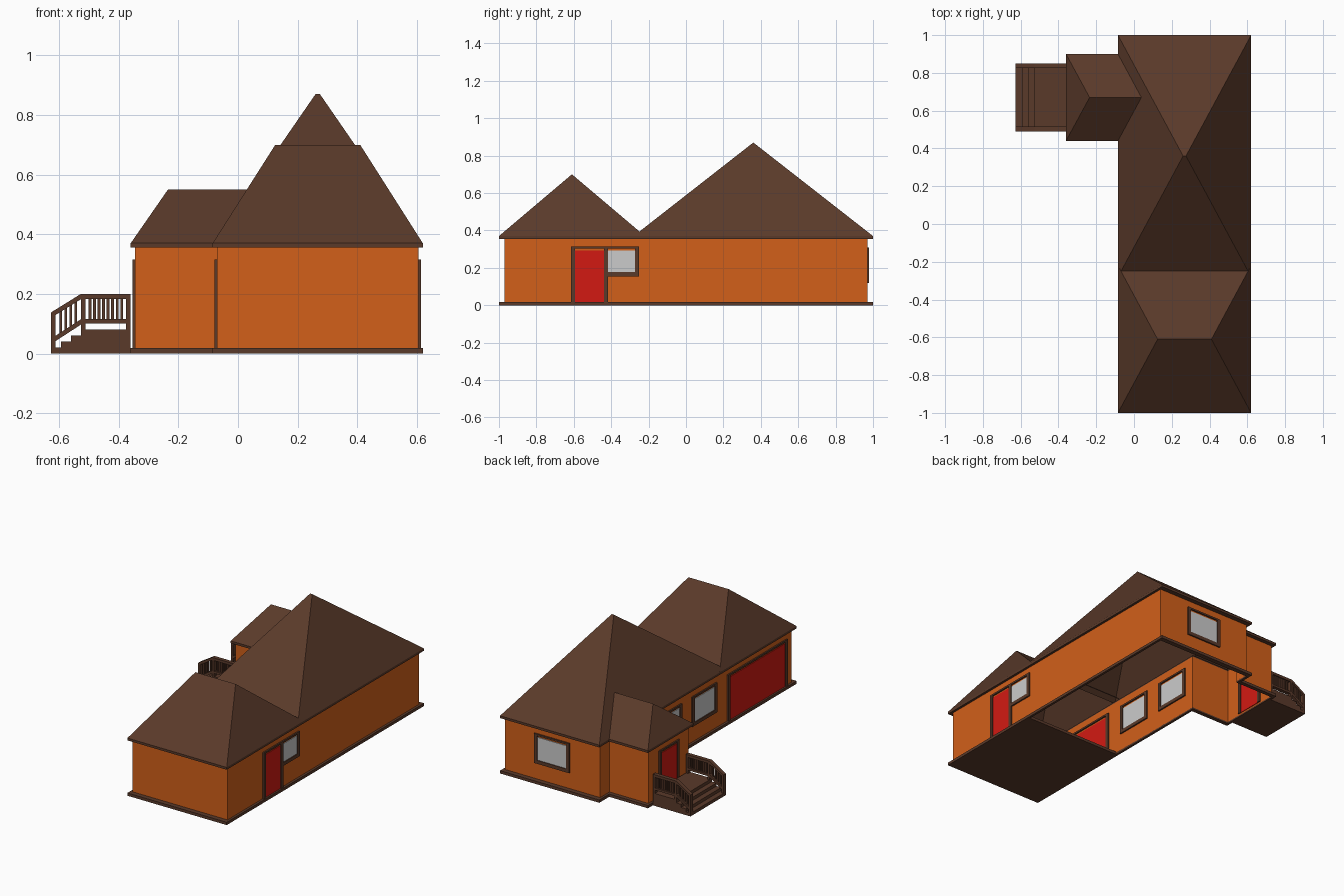
import bpy

if "Cube" in bpy.data.objects:
    bpy.data.objects.remove(bpy.data.objects["Cube"])


def material(name, rgb):
    m = bpy.data.materials.new(name)
    m.diffuse_color = (*rgb, 1)
    m.use_nodes = True
    m.node_tree.nodes["Principled BSDF"].inputs["Base Color"].default_value = m.diffuse_color
    return m


ORANGE = material("orange_wall", (0.645, 0.117, 0.01))
RED = material("red_door", (0.65, 0.01, 0.006))
BROWN = material("brown_wood", (0.102, 0.042, 0.023))


def mesh(name, verts, faces, mat=None):
    me = bpy.data.meshes.new(name)
    me.from_pydata(verts, [], faces)
    if mat:
        me.materials.append(mat)
    ob = bpy.data.objects.new(name, me)
    bpy.context.collection.objects.link(ob)
    return ob


def extrude(name, base, offset, mat=None, caps=True):
    """Sweep a closed outline of 3D points along an offset."""
    n = len(base)
    verts = base + [tuple(a + b for a, b in zip(p, offset)) for p in base]
    faces = [(i, (i + 1) % n, n + (i + 1) % n, n + i) for i in range(n)]
    if caps:
        faces += [tuple(reversed(range(n))), tuple(range(n, 2 * n))]
    return mesh(name, verts, faces, mat)


def box(name, x0, x1, y0, y1, z0, z1, mat=None):
    base = [(x0, y0, z0), (x1, y0, z0), (x1, y1, z0), (x0, y1, z0)]
    return extrude(name, base, (0, 0, z1 - z0), mat)


def ring(name, outer, inner, z0, z1, mat):
    """Flat band between two matching outlines."""
    n = len(outer)
    loops = [(outer, z0), (outer, z1), (inner, z1), (inner, z0)]
    verts = [(x, y, z) for loop, z in loops for x, y in loop]
    faces = [(k * n + i, k * n + (i + 1) % n,
              (k + 1) % 4 * n + (i + 1) % n, (k + 1) % 4 * n + i)
             for k in range(4) for i in range(n)]
    return mesh(name, verts, faces, mat)


def hip_roof(name, x0, x1, y0, y1, z, rx0, rx1, ry, rz, east_end=True):
    verts = [(x0, y0, z), (x1, y0, z), (x1, y1, z), (x0, y1, z),
             (rx0, ry, rz), (rx1, ry, rz)]
    faces = [(0, 1, 5, 4), (2, 3, 4, 5), (3, 0, 4)]
    if east_end:
        faces.append((1, 2, 5))
    return mesh(name, verts, faces, BROWN)


def opening(name, axis, wall, a0, a1, z0, z1, mat=None, sill=True, t=0.022):
    """Panel with a frame, set through a wall that faces along the axis."""
    def bar(part, b0, b1, c0, c1, d, m):
        span = (wall - d, wall + d)
        if axis == "x":
            box(f"{name}_{part}", *span, b0, b1, c0, c1, m)
        else:
            box(f"{name}_{part}", b0, b1, *span, c0, c1, m)
    low = z0 + t if sill else z0
    bar("panel", a0 + t, a1 - t, low, z1 - t, 0.004, mat)
    bar("frame_side_a", a0, a0 + t, z0, z1, 0.009, BROWN)
    bar("frame_side_b", a1 - t, a1, z0, z1, 0.009, BROWN)
    bar("frame_top", a0 + t, a1 - t, z1 - t / 2, z1, 0.009, BROWN)
    if sill:
        bar("frame_sill", a0 + t, a1 - t, z0, z0 + t, 0.009, BROWN)


def footprint(x0, x1, y0, y1, px, py0, py1):
    return [(x0, y0), (x1, y0), (x1, y1), (x0, y1),
            (x0, py1), (px, py1), (px, py0), (x0, py0)]


# Walls, base trim, eaves and garage floor
outer = footprint(-0.085, 0.62, -1, 1, -0.36, 0.44, 0.90)
inner = footprint(-0.07, 0.605, -0.97, 0.97, -0.345, 0.465, 0.875)
extrude("walls", [(x, y, 0.01) for x, y in inner], (0, 0, 0.352), ORANGE, caps=False)
ring("base_trim", outer, inner, 0, 0.018, BROWN)
ring("eaves", outer, inner, 0.355, 0.37, BROWN)
box("garage_floor", -0.07, 0.605, -0.97, -0.25, 0, 0.018, BROWN)

# Roofs
hip_roof("front_roof", -0.085, 0.62, -1, -0.22, 0.37, 0.125, 0.41, -0.61, 0.70)
hip_roof("main_roof", -0.085, 0.62, -0.28, 1, 0.37, 0.26, 0.275, 0.36, 0.87)
hip_roof("entry_roof", -0.36, -0.085, 0.44, 0.90, 0.37, -0.235, 0.043, 0.67, 0.55,
         east_end=False)

# Doors and windows
opening("side_door", "x", 0.605, -0.615, -0.417, 0.018, 0.315, RED, sill=False)
opening("side_window", "x", 0.605, -0.439, -0.25, 0.155, 0.315)
opening("garage_door", "x", -0.07, -0.92, -0.316, 0.018, 0.315, RED, sill=False)
opening("left_window_front", "x", -0.07, -0.205, 0.045, 0.12, 0.31)
opening("left_window_back", "x", -0.07, 0.15, 0.40, 0.12, 0.31)
opening("back_window", "y", 0.97, 0.145, 0.395, 0.12, 0.31)
opening("entry_door", "x", -0.345, 0.57, 0.77, 0.018, 0.315, RED, sill=False)

# Porch with steps
profile = [(-0.36, 0), (-0.627, 0)]
for i, x in enumerate((-0.627, -0.594, -0.56, -0.527)):
    if i:
        profile.append((x, 0.02 * i))
    profile.append((x, 0.02 * (i + 1)))
profile.append((-0.36, 0.08))
extrude("porch_steps", [(x, 0.49, z) for x, z in profile], (0, 0.36, 0), BROWN)

# Railings on both sides of the porch
for side, y in (("front", 0.49), ("back", 0.825)):
    w = 0.025

    def rail(part, pts):
        extrude(f"{side}_{part}", [(x, y, z) for x, z in pts], (0, w, 0), BROWN)

    def sloped(part, xa, za, xb, zb, h):
        rail(part, [(xa, za - h), (xb, zb - h), (xb, zb), (xa, za)])

    sloped("post_bottom", -0.627, 0.138, -0.612, 0.147, 0.127)
    sloped("post_middle", -0.527, 0.2, -0.512, 0.2, 0.125)
    sloped("post_house", -0.375, 0.2, -0.36, 0.2, 0.125)
    sloped("top_rail", -0.527, 0.2, -0.36, 0.2, 0.017)
    sloped("bottom_rail", -0.527, 0.115, -0.36, 0.115, 0.014)
    sloped("stair_top_rail", -0.627, 0.138, -0.527, 0.2, 0.018)
    sloped("stair_bottom_rail", -0.627, 0.05, -0.527, 0.115, 0.018)
    for i in range(8):
        x = -0.512 + 0.0152 * (i + 1)
        box(f"{side}_baluster_{i}", x - 0.0045, x + 0.0045,
            y + 0.007, y + w - 0.007, 0.105, 0.19, BROWN)
    for i in range(4):
        x = -0.612 + 0.017 * (i + 1)
        z = 0.05 + (x + 0.627) * 0.65
        box(f"{side}_stair_baluster_{i}", x - 0.0045, x + 0.0045,
            y + 0.007, y + w - 0.007, z - 0.01, z + 0.08, BROWN)
